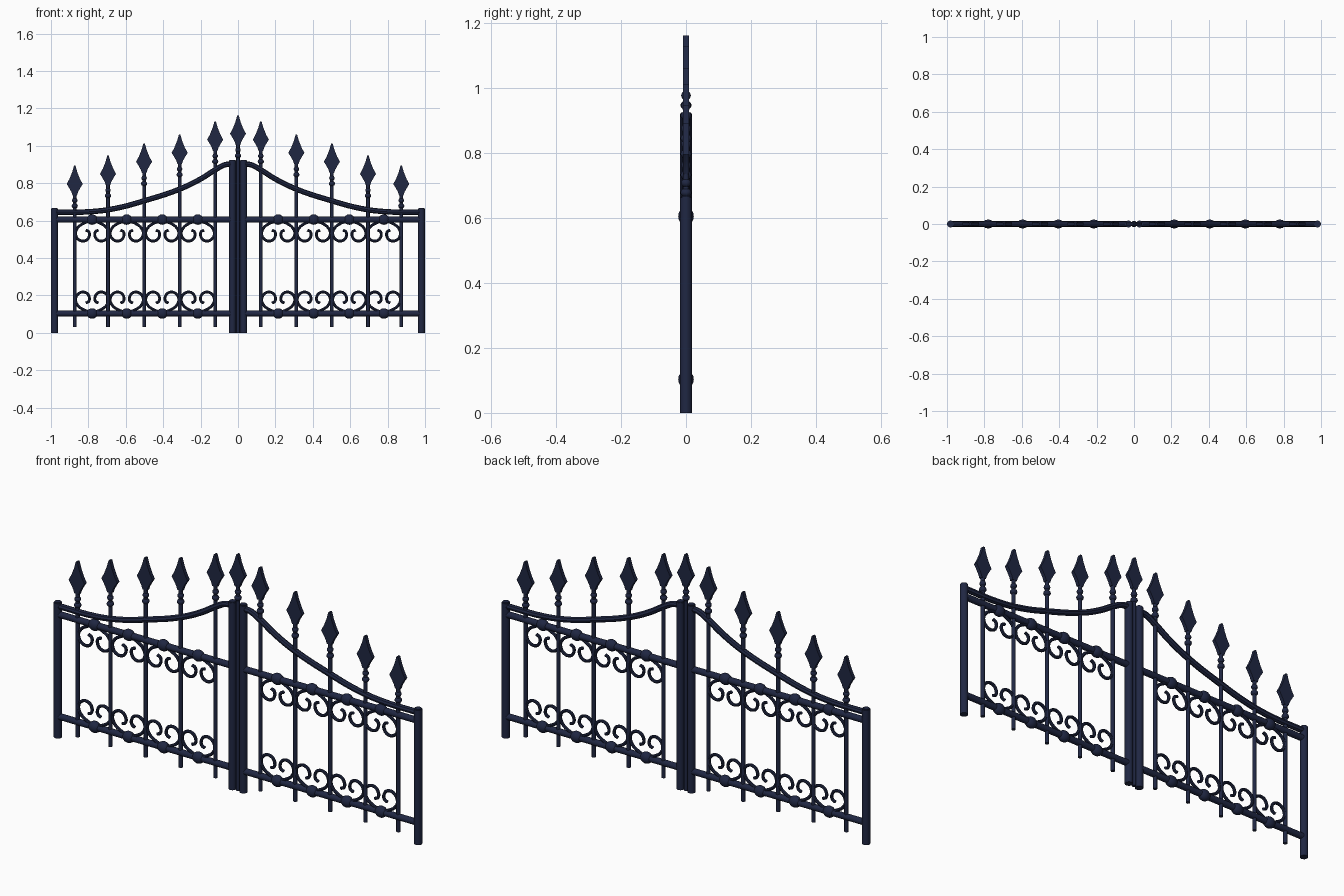
import bpy, bmesh, math
from mathutils import Matrix, Vector

if "Cube" in bpy.data.objects:
    bpy.data.objects.remove(bpy.data.objects["Cube"])

iron = bpy.data.materials.new("dark navy iron")
iron.diffuse_color = (0.014, 0.020, 0.055, 1)
iron.use_nodes = True
iron.node_tree.nodes["Principled BSDF"].inputs["Base Color"].default_value = iron.diffuse_color


def finish(name, bm):
    me = bpy.data.meshes.new(name)
    bmesh.ops.recalc_face_normals(bm, faces=bm.faces)
    bm.to_mesh(me)
    bm.free()
    add(name, me)


def add(name, data):
    data.materials.append(iron)
    ob = bpy.data.objects.new(name, data)
    bpy.context.collection.objects.link(ob)
    bpy.ops.object.select_all(action='DESELECT')
    bpy.context.view_layer.objects.active = ob
    ob.select_set(True)
    if ob.type == 'CURVE':
        bpy.ops.object.convert(target='MESH')
    bpy.ops.object.shade_smooth_by_angle(angle=math.radians(40))


def rod(bm, a, b, r, n=16):
    a, b = Vector(a), Vector(b)
    rot = (b - a).to_track_quat('Z', 'Y').to_matrix().to_4x4()
    bmesh.ops.create_cone(bm, cap_ends=True, segments=n, radius1=r, radius2=r,
                          depth=(b - a).length,
                          matrix=Matrix.Translation((a + b) / 2) @ rot)


def ball(bm, c, s):
    bmesh.ops.create_uvsphere(bm, u_segments=14, v_segments=8, radius=1,
                              matrix=Matrix.Translation(c) @ Matrix.Diagonal((*s, 1)))


def tubes(name, paths, r):
    cu = bpy.data.curves.new(name, 'CURVE')
    cu.dimensions = '3D'
    cu.bevel_depth, cu.bevel_resolution, cu.use_fill_caps = r, 2, True
    for pts in paths:
        sp = cu.splines.new('BEZIER')
        sp.bezier_points.add(len(pts) - 1)
        sp.resolution_u = 5
        for p, (x, z) in zip(sp.bezier_points, pts):
            p.co = (x, 0, z)
            p.handle_left_type = p.handle_right_type = 'AUTO'
    add(name, cu)


# flat spear head outline, relative to its tip
HEAD = [(0.004, 0), (0.014, -0.035), (0.028, -0.07), (0.043, -0.098),
        (0.030, -0.118), (0.018, -0.14), (0.012, -0.158)]


def picket(bm, x, z0, tip):
    rod(bm, (x, 0, z0), (x, 0, tip - 0.15), 0.0095, 12)
    ball(bm, (x, 0, tip - 0.185), (0.015, 0.015, 0.014))
    ball(bm, (x, 0, tip - 0.215), (0.017, 0.017, 0.014))
    outline = HEAD + [(-px, pz) for px, pz in reversed(HEAD)]
    f = bm.faces.new([bm.verts.new((x + px, -0.009, tip + pz)) for px, pz in outline])
    ext = bmesh.ops.extrude_face_region(bm, geom=[f], use_keep_orig=True)
    vs = [v for v in ext['geom'] if isinstance(v, bmesh.types.BMVert)]
    bmesh.ops.translate(bm, verts=vs, vec=(0, 0.018, 0))


TIPS = [(0.122, 1.13), (0.312, 1.06), (0.502, 1.012), (0.695, 0.947), (0.873, 0.893)]
COLLARS = [0.215, 0.405, 0.595, 0.78]
LOW, HIGH = 0.103, 0.605
SCROLL = [(0.012, 0.008), (0.045, 0.02), (0.078, 0.045), (0.088, 0.08), (0.067, 0.11),
          (0.035, 0.112), (0.016, 0.09), (0.018, 0.065), (0.034, 0.056)]
ARCH = [(0.04, 0.902), (0.07, 0.898), (0.12, 0.872), (0.2, 0.822), (0.312, 0.768),
        (0.5, 0.706), (0.65, 0.666), (0.78, 0.648), (0.98, 0.645)]

for side, s in (("left", -1), ("right", 1)):
    # posts
    for part, x, h in (("outer_post", 0.981, 0.667), ("inner_post", 0.0295, 0.925)):
        bm = bmesh.new()
        rod(bm, (s * x, 0, 0), (s * x, 0, h - 0.004), 0.0185, 20)
        rod(bm, (s * x, 0, h - 0.006), (s * x, 0, h), 0.015, 20)
        finish(f"{side}_{part}", bm)
    # rails with round collars
    for part, z, d in (("bottom_rail", LOW, 1), ("middle_rail", HIGH, -1)):
        bm = bmesh.new()
        rod(bm, (s * 0.03, 0, z), (s * 0.98, 0, z), 0.0155)
        for c in COLLARS:
            ball(bm, (s * c, 0, z), (0.031, 0.024, 0.028))
        finish(f"{side}_{part}", bm)
        # scroll pairs springing from each collar
        tubes(f"{side}_{part}_scrolls",
              [[(s * c + m * px, z + d * pz) for px, pz in SCROLL]
               for c in COLLARS for m in (-1, 1)], 0.0075)
    # swept top rail
    tubes(f"{side}_arched_rail", [[(s * x, z) for x, z in ARCH]], 0.0145)
    # spear-topped bars
    bm = bmesh.new()
    for x, tip in TIPS:
        picket(bm, s * x, 0.03, tip)
    finish(f"{side}_spear_bars", bm)

# centre bar between the two leaves
bm = bmesh.new()
picket(bm, 0, 0, 1.162)
finish("centre_spear_bar", bm)
